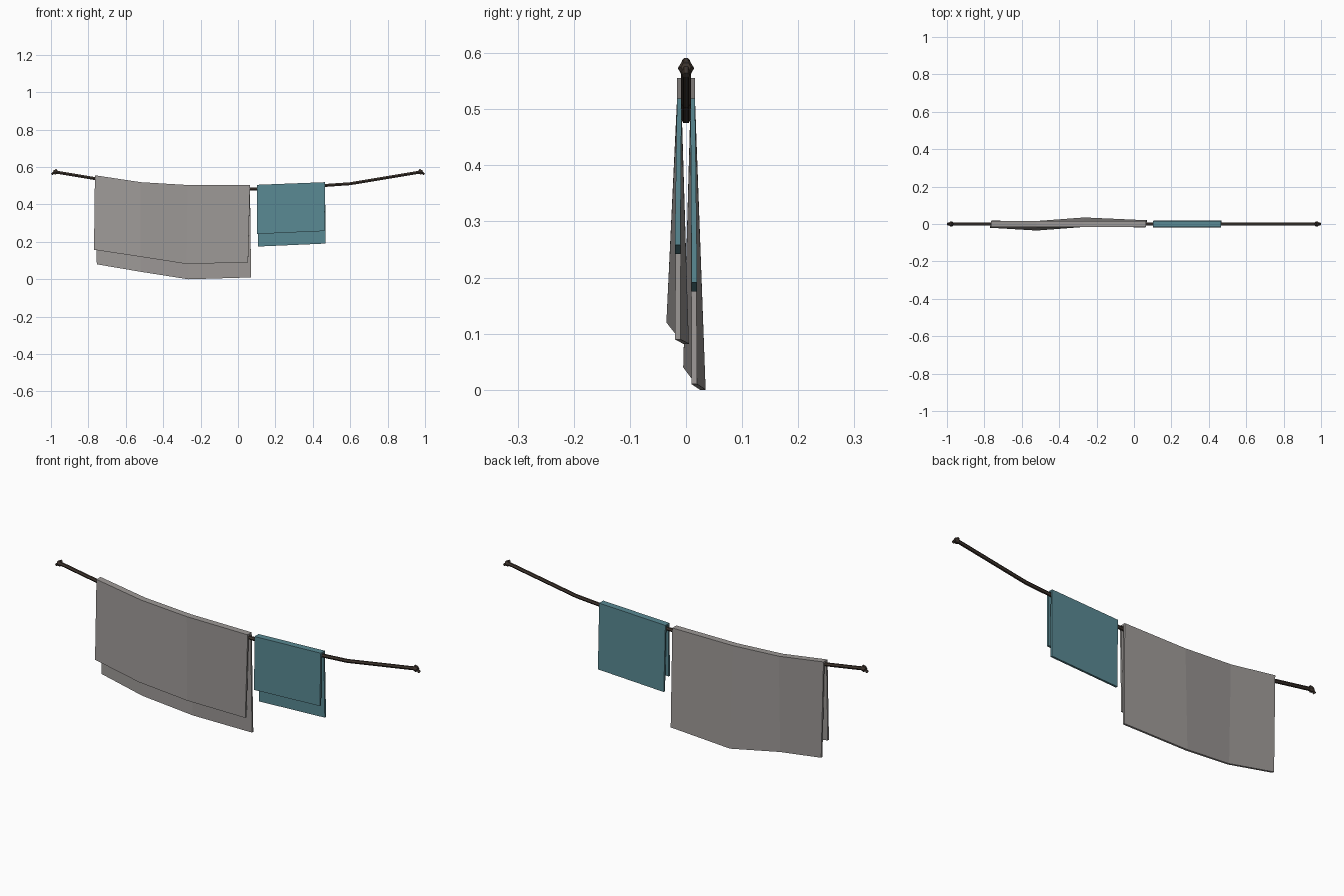
import bpy, bmesh, math
from mathutils import Vector

if "Cube" in bpy.data.objects:
    bpy.data.objects.remove(bpy.data.objects["Cube"])


def material(name, rgb):
    m = bpy.data.materials.new(name)
    m.diffuse_color = (*rgb, 1)
    m.use_nodes = True
    m.node_tree.nodes["Principled BSDF"].inputs["Base Color"].default_value = m.diffuse_color
    return m


GREY = material("grey cloth", (0.34, 0.32, 0.31))
TEAL = material("teal cloth", (0.10, 0.25, 0.29))
ROPE = material("dark brown rope", (0.05, 0.036, 0.028))


def skin(name, rings, mat, caps):
    """Join closed rings of points into one solid with end caps."""
    bm = bmesh.new()
    vs = [[bm.verts.new(p) for p in r] for r in rings]
    n = len(rings[0])
    for a, b in zip(vs, vs[1:]):
        for i in range(n):
            j = (i + 1) % n
            bm.faces.new((a[i], a[j], b[j], b[i]))
    for ring in (vs[0], vs[-1]):
        for c in caps:
            bm.faces.new([ring[i] for i in c])
    bmesh.ops.recalc_face_normals(bm, faces=bm.faces)
    me = bpy.data.meshes.new(name)
    bm.to_mesh(me)
    bm.free()
    me.materials.append(mat)
    ob = bpy.data.objects.new(name, me)
    bpy.context.collection.objects.link(ob)
    return ob


def rod(name, path, radii, sides=6):
    """Sweep a polygon along a path in the xz plane."""
    path = [Vector((x, 0, z)) for x, z in path]
    rings = []
    for i, p in enumerate(path):
        t = (path[min(i + 1, len(path) - 1)] - path[max(i - 1, 0)]).normalized()
        u = Vector((0, 1, 0))
        w = t.cross(u)
        rings.append([p + radii[i] * (u * math.cos(k * math.tau / sides) + w * math.sin(k * math.tau / sides))
                      for k in range(sides)])
    return skin(name, rings, ROPE, [range(sides)])


def cloth(name, stations, mat):
    """Folded sheet; station = top x, top z, front x, front z, back x, back z, sway."""
    T, W = 0.008, 0.016
    rings = []
    for tx, tz, fx, fz, bx, bz, s in stations:
        rings.append([
            (fx, -0.020 + s, fz), (tx, -W, tz), (tx, W, tz), (bx, 0.020 + s, bz),
            (bx, 0.020 - T * 1.25 + s, bz), (tx, W - T, tz - T),
            (tx, T - W, tz - T), (fx, -0.020 + T * 1.25 + s, fz)])
    return skin(name, rings, mat, [(0, 1, 6, 7), (1, 2, 5, 6), (2, 3, 4, 5)])


# Sagging line
line = [(-0.985, 0.575), (-0.6, 0.511), (-0.2, 0.483), (0.2, 0.483), (0.6, 0.511), (0.985, 0.575)]
rod("clothesline", line, [0.009] * len(line))

# Knots and loose rope ends
for side, s in (("left", -1), ("right", 1)):
    rod(side + "_knot", [(s * 0.966, 0.571), (s * 0.973, 0.572), (s * 0.981, 0.574), (s * 0.988, 0.575)],
        [0.009, 0.014, 0.014, 0.009])
    rod(side + "_knot_tail", [(s * 0.968, 0.587), (s * 0.996, 0.560)], [0.007, 0.007])

# Large sheet with a gentle wave
cloth("large_sheet", [
    (-0.765, 0.556, -0.770, 0.158, -0.755, 0.080, 0),
    (-0.520, 0.519, -0.520, 0.120, -0.520, 0.040, -0.015),
    (-0.270, 0.504, -0.275, 0.082, -0.265, 0.000, 0.015),
    (0.064, 0.503, 0.054, 0.090, 0.070, 0.010, 0)], GREY)

# Small towel
cloth("small_towel", [
    (0.102, 0.505, 0.102, 0.242, 0.108, 0.175, 0),
    (0.465, 0.519, 0.463, 0.258, 0.469, 0.191, 0)], TEAL)
